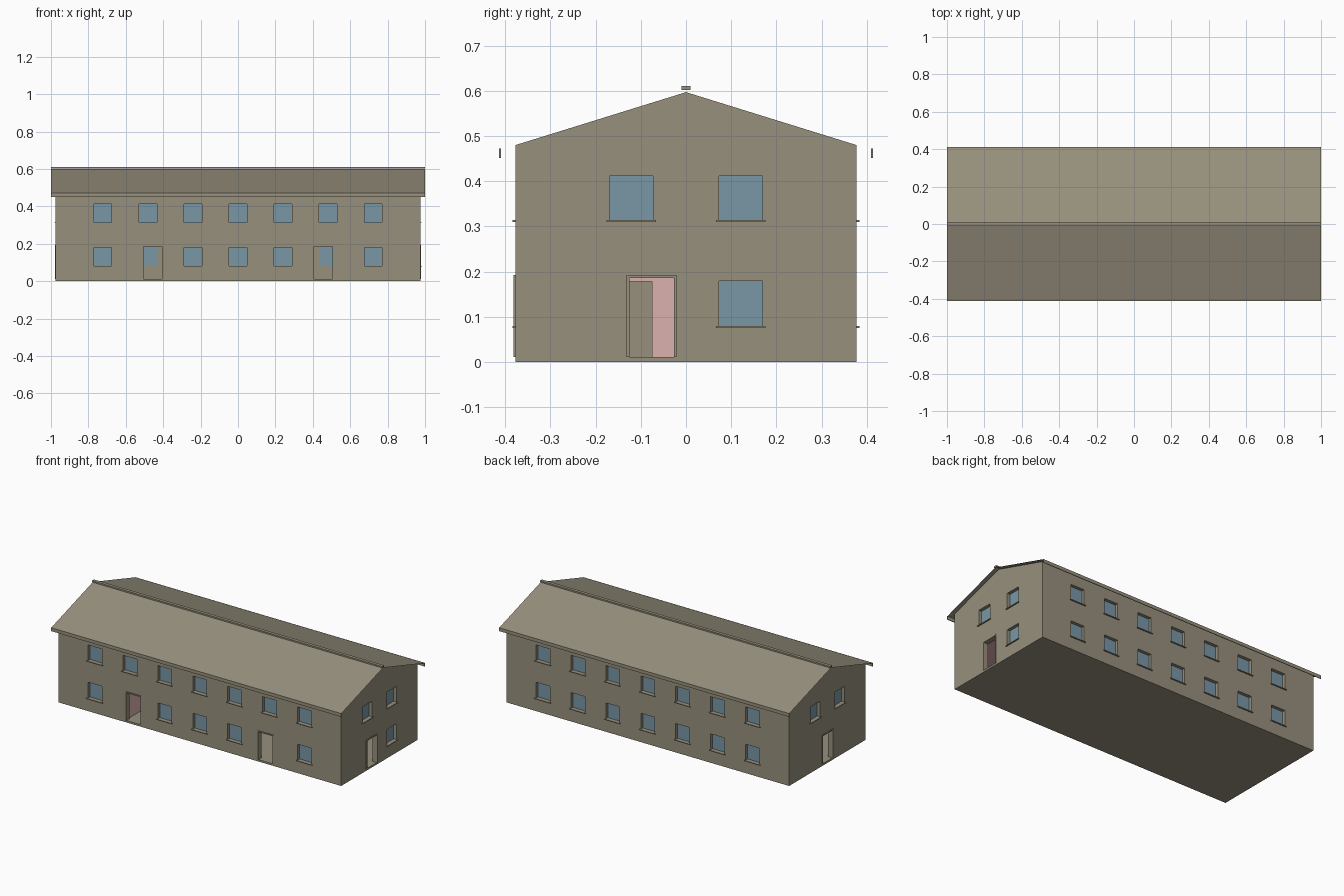
import bpy
import bmesh

cube = bpy.data.objects.get("Cube")
if cube:
    bpy.data.objects.remove(cube, do_unlink=True)

HX, HY = 0.975, 0.377           # half length and half depth of the walls
EAVE, RIDGE = 0.48, 0.597
FLOOR, THICK = 0.012, 0.03
UPPER, LOWER = (0.314, 0.412), (0.08, 0.18)
DOOR_TOP = 0.187


def material(name, rgb):
    mat = bpy.data.materials.new(name)
    mat.use_nodes = True
    color = (*rgb, 1)
    mat.diffuse_color = color
    mat.node_tree.nodes["Principled BSDF"].inputs["Base Color"].default_value = color
    return mat


TAN = material("tan", (0.31, 0.28, 0.205))
BLUE = material("window blue", (0.19, 0.31, 0.38))
PINK = material("partition pink", (0.70, 0.44, 0.43))


def finish(name, bm, mat):
    mesh = bpy.data.meshes.new(name)
    bm.to_mesh(mesh)
    bm.free()
    mesh.materials.append(mat)
    obj = bpy.data.objects.new(name, mesh)
    bpy.context.scene.collection.objects.link(obj)
    return obj


def add_box(bm, x, y, z):
    verts = bmesh.ops.create_cube(bm, size=1)["verts"]
    for v in verts:
        for i, (a, b) in enumerate((x, y, z)):
            v.co[i] = (a + b) / 2 + v.co[i] * abs(b - a)


def wall_box(bm, side, u, out, z):
    """Box on a wall: u runs along the wall, out is measured outward from it."""
    sign = -1 if side in ("front", "left_end") else 1
    if side in ("front", "back"):
        add_box(bm, u, [sign * (HY + d) for d in out], z)
    else:
        add_box(bm, [sign * (HX + d) for d in out], u, z)


def gable_prism(name, hx, hy, base, eave, ridge):
    bm = bmesh.new()
    profile = [(-hy, base), (hy, base), (hy, eave), (0, ridge), (-hy, eave)]
    face = bm.faces.new([bm.verts.new((-hx, y, z)) for y, z in profile])
    ext = bmesh.ops.extrude_face_region(bm, geom=[face])["geom"]
    for v in ext:
        if isinstance(v, bmesh.types.BMVert):
            v.co.x = hx
    bmesh.ops.recalc_face_normals(bm, faces=bm.faces)
    return finish(name, bm, TAN)


def cut(obj, cutters):
    for c in cutters:
        c.hide_render = True
        mod = obj.modifiers.new("cut", "BOOLEAN")
        mod.operation, mod.solver, mod.object = "DIFFERENCE", "EXACT", c
    bpy.context.view_layer.update()
    graph = bpy.context.evaluated_depsgraph_get()
    mesh = bpy.data.meshes.new_from_object(obj.evaluated_get(graph))
    obj.modifiers.clear()
    obj.data = mesh
    for c in cutters:
        bpy.data.objects.remove(c, do_unlink=True)


# Layout of windows and doors as (wall, centre along wall, heights)
columns = [i * 0.241 for i in range(-3, 4)]
windows = []
for i, x in enumerate(columns):
    windows += [("front", x, UPPER), ("back", x, UPPER), ("back", x, LOWER)]
    if i not in (1, 5):
        windows.append(("front", x, LOWER))
for y in (-0.121, 0.121):
    windows += [("right_end", y, UPPER), ("left_end", y, UPPER)]
windows.append(("right_end", 0.121, LOWER))
doors = [("front", -0.455), ("front", 0.455), ("right_end", -0.076), ("left_end", 0.0)]

# Walls: hollow gabled shell with openings
walls = gable_prism("walls", HX, HY, 0, EAVE, RIDGE)
inside = gable_prism("inside_cutter", HX - THICK, HY - THICK, FLOOR, EAVE - 0.005, RIDGE - 0.015)
holes = bmesh.new()
for side, u, z in windows:
    wall_box(holes, side, (u - 0.048, u + 0.048), (-0.05, 0.02), z)
for side, u in doors:
    wall_box(holes, side, (u - 0.05, u + 0.05), (-0.05, 0.02), (FLOOR, DOOR_TOP))
cut(walls, [inside, finish("opening_cutter", holes, TAN)])

# Window panes and sills
panes, sills = bmesh.new(), bmesh.new()
for side, u, (z0, z1) in windows:
    wall_box(panes, side, (u - 0.048, u + 0.048), (-0.028, -0.02), (z0, z1))
    wall_box(sills, side, (u - 0.055, u + 0.055), (-0.02, 0.007), (z0 - 0.004, z0 + 0.0005))
finish("window_panes", panes, BLUE)
finish("window_sills", sills, TAN)

# Door frames around the open doorways
frames = bmesh.new()
for side, u in doors:
    for s in (-1, 1):
        wall_box(frames, side, sorted((u + s * 0.049, u + s * 0.055)), (-0.02, 0.004),
                 (FLOOR, DOOR_TOP))
    wall_box(frames, side, (u - 0.055, u + 0.055), (-0.02, 0.004), (DOOR_TOP - 0.001, 0.193))
finish("door_frames", frames, TAN)

# Interior partitions with a doorway, and the ceiling above the ground floor
rooms = bmesh.new()
inner = HY - THICK
for s in (-1, 1):
    px = sorted((s * 0.512, s * 0.522))
    add_box(rooms, px, (-inner, -0.175), (FLOOR, 0.21))
    add_box(rooms, px, (-0.075, inner), (FLOOR, 0.21))
    add_box(rooms, px, (-0.175, -0.075), (0.178, 0.21))
add_box(rooms, (THICK - HX, HX - THICK), (-inner, inner), (0.21, 0.225))
finish("partitions_and_ceiling", rooms, PINK)

# Roof: thin sheet folded over the ridge
roof = bmesh.new()
rows = [[roof.verts.new((x, y, z)) for x in (-1, 1)]
        for y, z in ((-0.411, 0.471), (0, 0.5995), (0.411, 0.471))]
for a, b in zip(rows, rows[1:]):
    roof.faces.new((a[0], a[1], b[1], b[0]))
finish("roof", roof, TAN)

# Eave boards and ridge cap
trim = bmesh.new()
for s in (-1, 1):
    add_box(trim, (-1, 1), sorted((s * 0.409, s * 0.413)), (0.451, 0.472))
finish("eave_boards", trim, TAN)
cap = bmesh.new()
add_box(cap, (-1, 1), (-0.01, 0.01), (0.602, 0.611))
finish("ridge_cap", cap, TAN)
